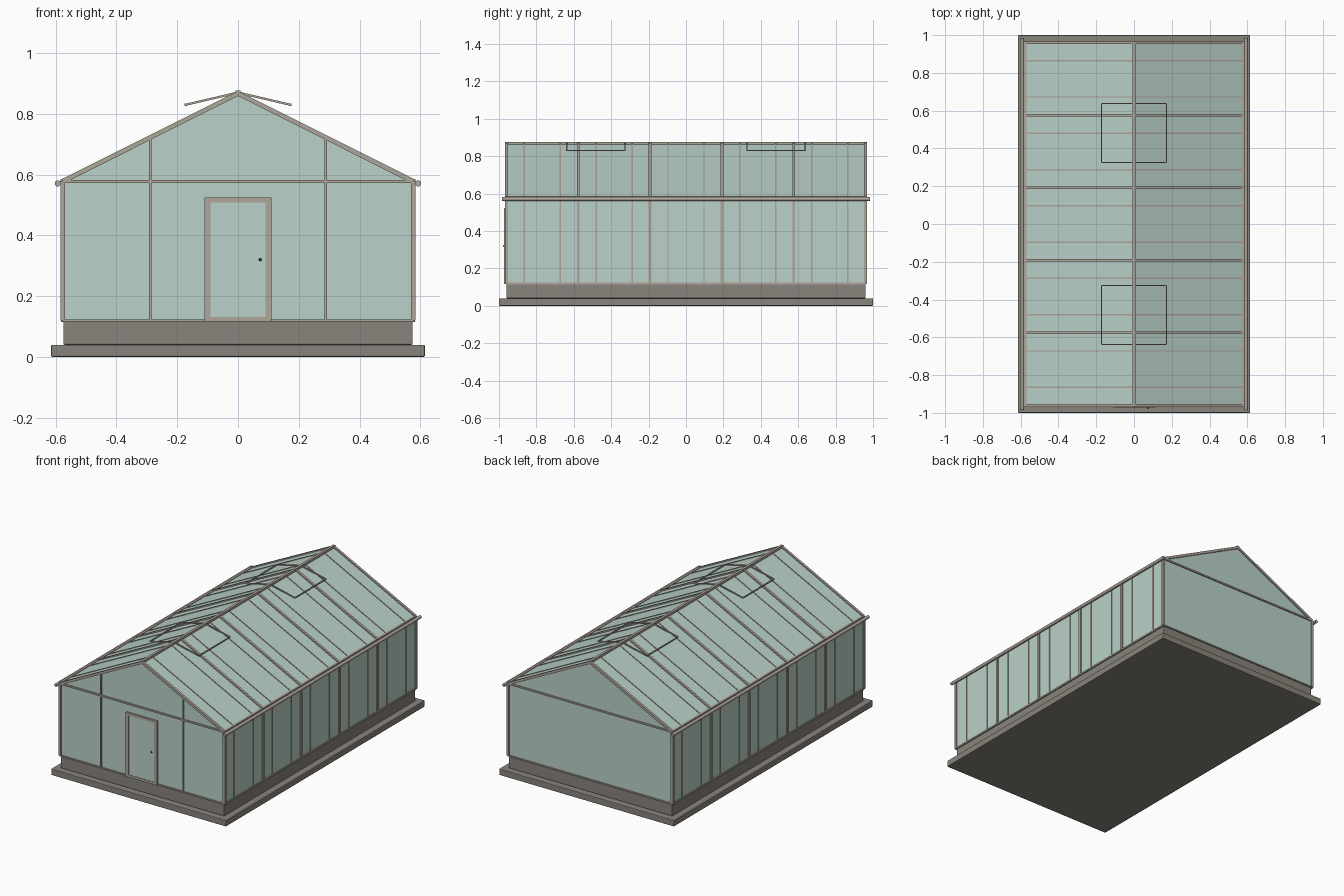
import bpy, bmesh, math
from mathutils import Vector, Matrix

if "Cube" in bpy.data.objects:
    bpy.data.objects.remove(bpy.data.objects["Cube"], do_unlink=True)


def material(name, rgb):
    m = bpy.data.materials.new(name)
    m.use_nodes = True
    m.diffuse_color = (*rgb, 1)
    m.node_tree.nodes["Principled BSDF"].inputs["Base Color"].default_value = (*rgb, 1)
    return m


GLASS = material("pale green glass", (0.49, 0.64, 0.58))
FRAME = material("warm grey frame", (0.43, 0.38, 0.33))
STONE = material("grey stone", (0.25, 0.23, 0.20))
METAL = material("dark metal", (0.06, 0.06, 0.06))

HALF, LENGTH = 0.577, 0.96          # wall half width and half length
SILL, EAVE, RIDGE = 0.12, 0.578, 0.867


def finish(bm, name, mat):
    bmesh.ops.recalc_face_normals(bm, faces=bm.faces)
    mesh = bpy.data.meshes.new(name)
    bm.to_mesh(mesh)
    bm.free()
    mesh.materials.append(mat)
    obj = bpy.data.objects.new(name, mesh)
    bpy.context.collection.objects.link(obj)
    return obj


def add_bar(bm, a, b, width, depth):
    """Straight bar from a to b; width runs along y (or x for y bars)."""
    a, b = Vector(a), Vector(b)
    along = (b - a).normalized()
    side = Vector((1, 0, 0)) if abs(along.y) > 0.9 else Vector((0, 1, 0))
    up = along.cross(side)
    rot = Matrix((side, up, along)).transposed().to_4x4()
    size = Matrix.Diagonal((width, depth, (b - a).length, 1))
    bmesh.ops.create_cube(bm, size=1, matrix=Matrix.Translation((a + b) / 2) @ rot @ size)


def bars(name, mat, items):
    bm = bmesh.new()
    for item in items:
        add_bar(bm, *item)
    return finish(bm, name, mat)


def block(name, mat, x, y, z0, z1):
    obj = bars(name, mat, [((0, 0, z0), (0, 0, z1), 2 * y, 2 * x)])
    bevel = obj.modifiers.new("soft edges", "BEVEL")
    bevel.width = 0.004
    bevel.segments = 2


def roof_z(x):
    return RIDGE - (RIDGE - EAVE) * abs(x) / HALF


# Stone base
block("foundation_slab", STONE, 0.615, 1.0, 0, 0.04)
block("plinth_wall", STONE, 0.575, 0.96, 0.04, SILL)

# Glass envelope: gable outline pushed along the length
bm = bmesh.new()
outline = [(-HALF, SILL), (HALF, SILL), (HALF, EAVE), (0, RIDGE), (-HALF, EAVE)]
face = bm.faces.new([bm.verts.new((x, -LENGTH, z)) for x, z in outline])
ext = bmesh.ops.extrude_face_region(bm, geom=[face], use_keep_orig=True)
bmesh.ops.translate(bm, vec=(0, 2 * LENGTH, 0),
                    verts=[v for v in ext["geom"] if isinstance(v, bmesh.types.BMVert)])
finish(bm, "glass_panes", GLASS)

# Main posts and rafters, with slim glazing bars between them
BAY = 2 * LENGTH / 5
main_y = [-LENGTH + BAY * i for i in range(6)]
slim_y = [-LENGTH + BAY * (i + f) for i in range(5) for f in (0.25, 0.75)]
for label, rows, w in (("main", main_y, 0.015), ("glazing", slim_y, 0.007)):
    posts, rafters = [], []
    for y in rows:
        for s in (-1, 1):
            posts.append(((s * HALF, y, SILL), (s * HALF, y, EAVE), w, w))
            rafters.append(((s * HALF, y, EAVE), (0, y, RIDGE), w, w))
    bars(label + "_posts", FRAME, posts)
    bars(label + "_rafters", FRAME, rafters)

# Horizontal rails
rails = []
for s in (-1, 1):
    rails.append(((s * HALF, -LENGTH, EAVE), (s * HALF, LENGTH, EAVE), 0.014, 0.014))
    rails.append(((s * HALF, -LENGTH, SILL), (s * HALF, LENGTH, SILL), 0.012, 0.01))
    for z, d in ((EAVE, 0.01), (SILL, 0.008)):
        rails.append(((-HALF, s * LENGTH, z), (HALF, s * LENGTH, z), 0.014, d))
bars("wall_rails", FRAME, rails)
bars("ridge_beam", FRAME,
     [((0, -LENGTH - 0.007, RIDGE + 0.002), (0, LENGTH + 0.007, RIDGE + 0.002), 0.016, 0.016)])

# Front mullions
bars("front_mullions", FRAME,
     [((s * 0.289, -LENGTH, SILL), (s * 0.289, -LENGTH, roof_z(0.289)), 0.014, 0.008)
      for s in (-1, 1)])

# Door
DOOR_Y, DOOR_TOP = -LENGTH - 0.004, 0.524
bars("door_frame", FRAME,
     [((s * 0.1, DOOR_Y, 0.116), (s * 0.1, DOOR_Y, DOOR_TOP), 0.016, 0.02) for s in (-1, 1)]
     + [((-0.09, DOOR_Y, z), (0.09, DOOR_Y, z), 0.016, 0.015) for z in (DOOR_TOP - 0.0075, 0.1235)])
bars("door_glass", GLASS, [((0, DOOR_Y, 0.13), (0, DOOR_Y, 0.51), 0.01, 0.18)])
bm = bmesh.new()
bmesh.ops.create_uvsphere(bm, u_segments=12, v_segments=8, radius=0.005,
                          matrix=Matrix.Translation((0.073, DOOR_Y - 0.01, 0.32)))
finish(bm, "door_handle", METAL)

# Round gutters along both eaves
for s, side in ((1, "left"), (-1, "right")):
    bm = bmesh.new()
    bmesh.ops.create_cone(bm, cap_ends=True, segments=16, radius1=0.01, radius2=0.01,
                          depth=1.97, matrix=Matrix.Translation((s * 0.593, 0, 0.571))
                          @ Matrix.Rotation(math.pi / 2, 4, "X"))
    gutter = finish(bm, side + "_gutter", FRAME)
    for p in gutter.data.polygons:
        p.use_smooth = len(p.vertices) == 4

# Raised roof vent frames, hinged at the ridge
T = 0.007
for s, side in ((1, "left"), (-1, "right")):
    for c, end in ((-0.482, "front"), (0.482, "back")):
        top, low = (0, 0.87), (s * 0.172, 0.83)
        y0, y1 = c - 0.156, c + 0.156
        items = [((top[0], y, top[1]), (low[0], y, low[1]), T, T) for y in (y0, y1)]
        items += [((x, y0, z), (x, y1, z), T, T) for x, z in (top, low)]
        bars(f"{side}_{end}_roof_vent", FRAME, items)
